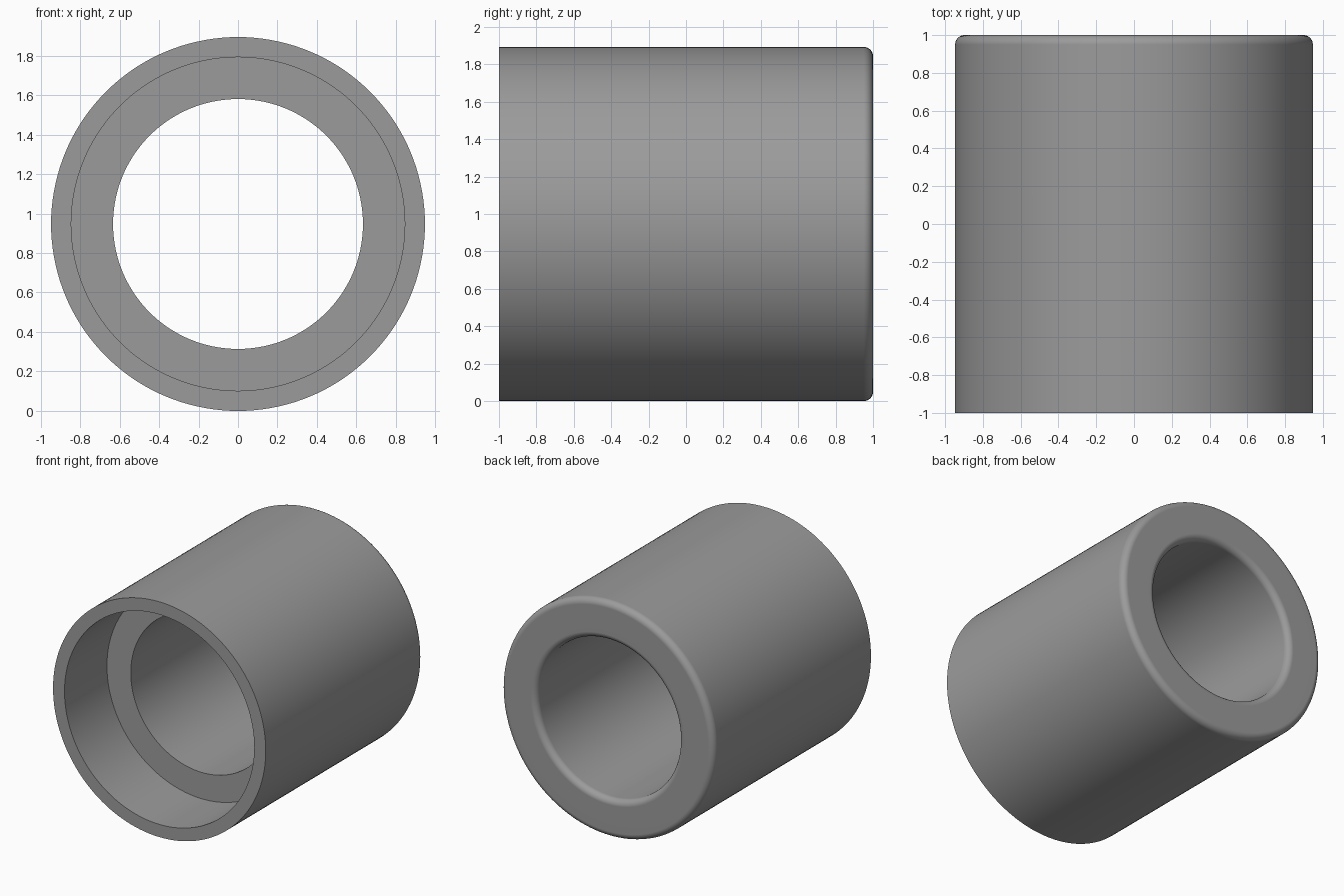
import bpy, bmesh, math
from mathutils import Vector

if "Cube" in bpy.data.objects:
    bpy.data.objects.remove(bpy.data.objects["Cube"])

OUTER, BORE, COUNTERBORE = 0.947, 0.633, 0.845   # radii
FRONT, BACK, STEP = -1.0, 1.0, -0.46             # positions along y
FILLET, SEGMENTS, ARC = 0.05, 144, 8


def arc(r, y, start, end):
    """Points of a fillet arc in the (radius, y) half plane."""
    for i in range(ARC + 1):
        a = math.radians(start + (end - start) * i / ARC)
        yield (r + FILLET * math.cos(a), y + FILLET * math.sin(a))


# Closed wall section: front rim, rounded back end, bore, counterbore step
profile = [(COUNTERBORE, FRONT), (OUTER, FRONT)]
profile += arc(OUTER - FILLET, BACK - FILLET, 0, 90)
profile += arc(BORE + FILLET, BACK - FILLET, 90, 180)
profile += [(BORE, STEP), (COUNTERBORE, STEP)]

# Revolve the section around the y axis
bm = bmesh.new()
verts = [bm.verts.new((r, y, 0)) for r, y in profile]
edges = [bm.edges.new((a, b)) for a, b in zip(verts, verts[1:] + verts[:1])]
bmesh.ops.spin(bm, geom=verts + edges, cent=(0, 0, 0), axis=(0, 1, 0),
               angle=math.tau, steps=SEGMENTS, use_merge=True)
bmesh.ops.remove_doubles(bm, verts=bm.verts, dist=1e-5)
bmesh.ops.translate(bm, verts=bm.verts, vec=Vector((0, 0, OUTER)))
bmesh.ops.recalc_face_normals(bm, faces=bm.faces)
mesh = bpy.data.meshes.new("stepped_sleeve")
bm.to_mesh(mesh)
bm.free()

sleeve = bpy.data.objects.new("stepped_sleeve", mesh)
bpy.context.collection.objects.link(sleeve)

# Plain grey finish
grey = bpy.data.materials.new("mid_grey")
grey.diffuse_color = (0.33, 0.33, 0.33, 1)
grey.use_nodes = True
grey.node_tree.nodes["Principled BSDF"].inputs["Base Color"].default_value = grey.diffuse_color
mesh.materials.append(grey)

# Smooth walls and fillets, crisp rim and step edges
bpy.context.view_layer.objects.active = sleeve
sleeve.select_set(True)
bpy.ops.object.shade_smooth_by_angle(angle=math.radians(30))
weighted = sleeve.modifiers.new("flat_ends", 'WEIGHTED_NORMAL')
weighted.keep_sharp = True
